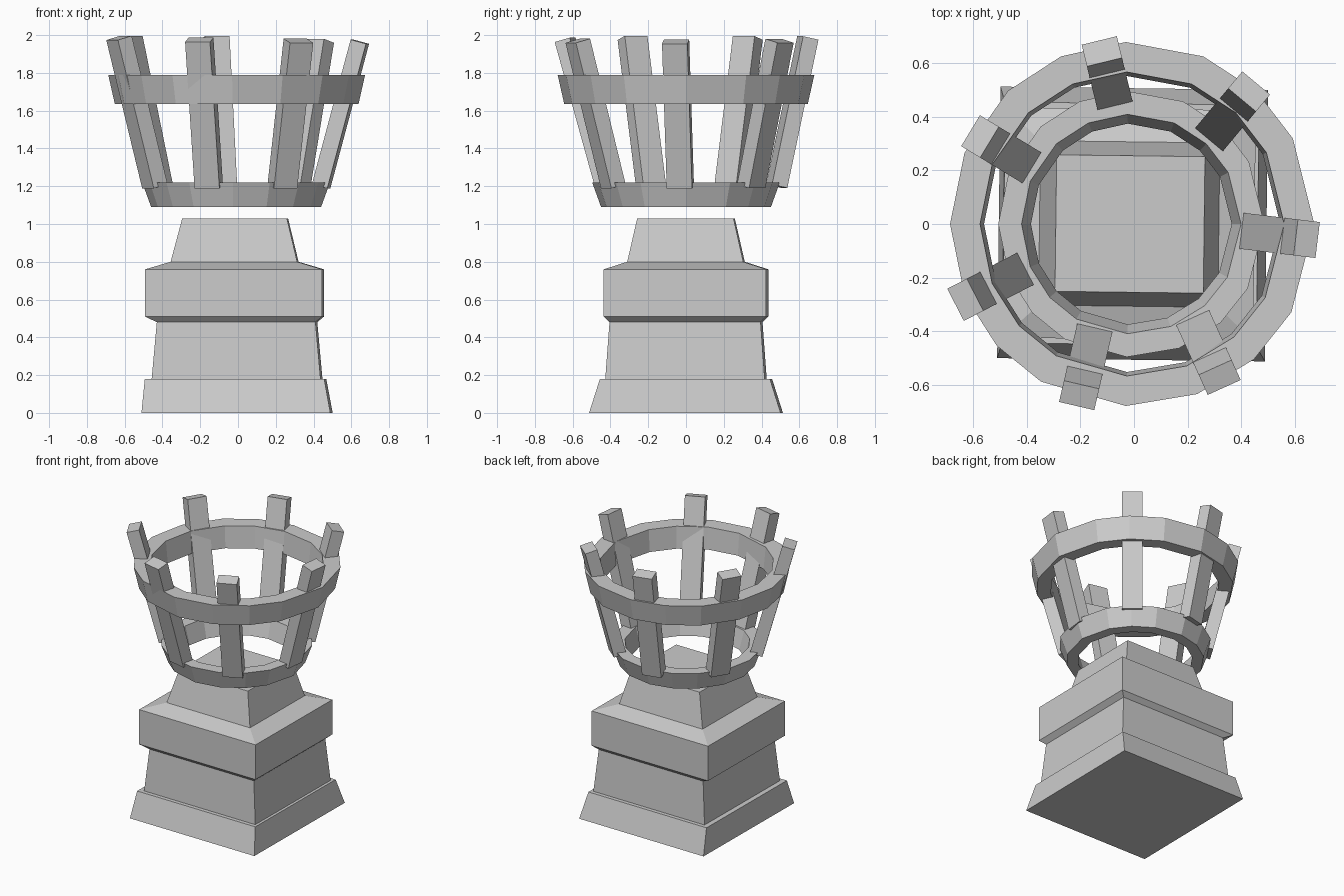
import bpy, bmesh
from math import cos, sin, radians
from mathutils import Vector, Matrix

if "Cube" in bpy.data.objects:
    bpy.data.objects.remove(bpy.data.objects["Cube"], do_unlink=True)

stone = bpy.data.materials.new("grey_stone")
stone.use_nodes = True
grey = (0.6, 0.6, 0.6, 1)
stone.diffuse_color = grey
stone.node_tree.nodes["Principled BSDF"].inputs["Base Color"].default_value = grey


def finish(name, bm):
    bmesh.ops.recalc_face_normals(bm, faces=bm.faces)
    mesh = bpy.data.meshes.new(name)
    bm.to_mesh(mesh)
    bm.free()
    mesh.materials.append(stone)
    obj = bpy.data.objects.new(name, mesh)
    bpy.context.collection.objects.link(obj)
    return obj


def bridge(bm, a, b):
    for i in range(len(a)):
        j = (i + 1) % len(a)
        bm.faces.new((a[i], a[j], b[j], b[i]))


# Square stepped pedestal, lofted and turned slightly
def pedestal(levels):
    bm = bmesh.new()
    turn = Matrix.Rotation(radians(-0.7), 3, 'Z')
    loops = []
    for z, cx, hx, hy in levels:
        loops.append([bm.verts.new(turn @ Vector((sx * hx, sy * hy, z)) + Vector((cx, 0, 0)))
                      for sx, sy in ((-1, -1), (1, -1), (1, 1), (-1, 1))])
    for a, b in zip(loops, loops[1:]):
        bridge(bm, a, b)
    bm.faces.new(loops[0][::-1])
    bm.faces.new(loops[-1])
    return finish("pedestal", bm)


# height, centre x, half width, half depth
pedestal([(0, -0.005, 0.5, 0.507), (0.18, -0.013, 0.475, 0.45),
          (0.18, -0.005, 0.447, 0.422), (0.48, -0.005, 0.42, 0.4),
          (0.51, -0.018, 0.468, 0.43), (0.76, -0.018, 0.468, 0.43),
          (0.8, -0.018, 0.335, 0.307), (1.03, -0.015, 0.277, 0.255)])


# Roughly hewn basket rings with uneven corners
CORNERS = (0, 28, 47, 67, 92, 113, 133, 157, 180, 203, 222, 240, 268, 291, 312, 331)


def ring(name, cx, profile):
    bm = bmesh.new()
    loops = [[bm.verts.new((cx + r * cos(radians(a)), r * sin(radians(a)), z)) for a in CORNERS]
             for r, z in profile]
    for a, b in zip(loops, loops[1:] + loops[:1]):
        bridge(bm, a, b)
    return finish(name, bm)


ring("lower_ring", -0.01, [(0.45, 1.09), (0.497, 1.22), (0.41, 1.22), (0.375, 1.09)])
ring("upper_ring", -0.007, [(0.645, 1.635), (0.68, 1.79), (0.568, 1.79), (0.553, 1.635)])


# Leaning square posts
def post(name, foot, head):
    foot, head = Vector(foot), Vector(head)
    axis = (head - foot).normalized()
    side = Vector((0, 0, 1)).cross(axis).normalized()
    out = side.cross(axis)
    frame = Matrix((out, side, axis)).transposed().to_4x4()
    frame.translation = (foot + head) / 2
    bm = bmesh.new()
    size = Matrix.Diagonal((0.085, 0.135, (head - foot).length, 1))
    bmesh.ops.create_cube(bm, size=1, matrix=frame @ size)
    return finish(name, bm)


POSTS = [((-0.08, 0.48), (-0.12, 0.645, 1.985)),
         ((0.305, 0.345), (0.43, 0.495, 1.97)),
         ((0.44, -0.03), (0.645, -0.055, 1.965)),
         ((0.235, -0.385), (0.32, -0.573, 1.97)),
         ((-0.155, -0.425), (-0.205, -0.64, 1.975)),
         ((-0.44, -0.185), (-0.63, -0.283, 1.985)),
         ((-0.415, 0.23), (-0.575, 0.327, 1.985))]
for n, (foot, head) in enumerate(POSTS, 1):
    post(f"basket_post_{n}", (*foot, 1.2), head)
